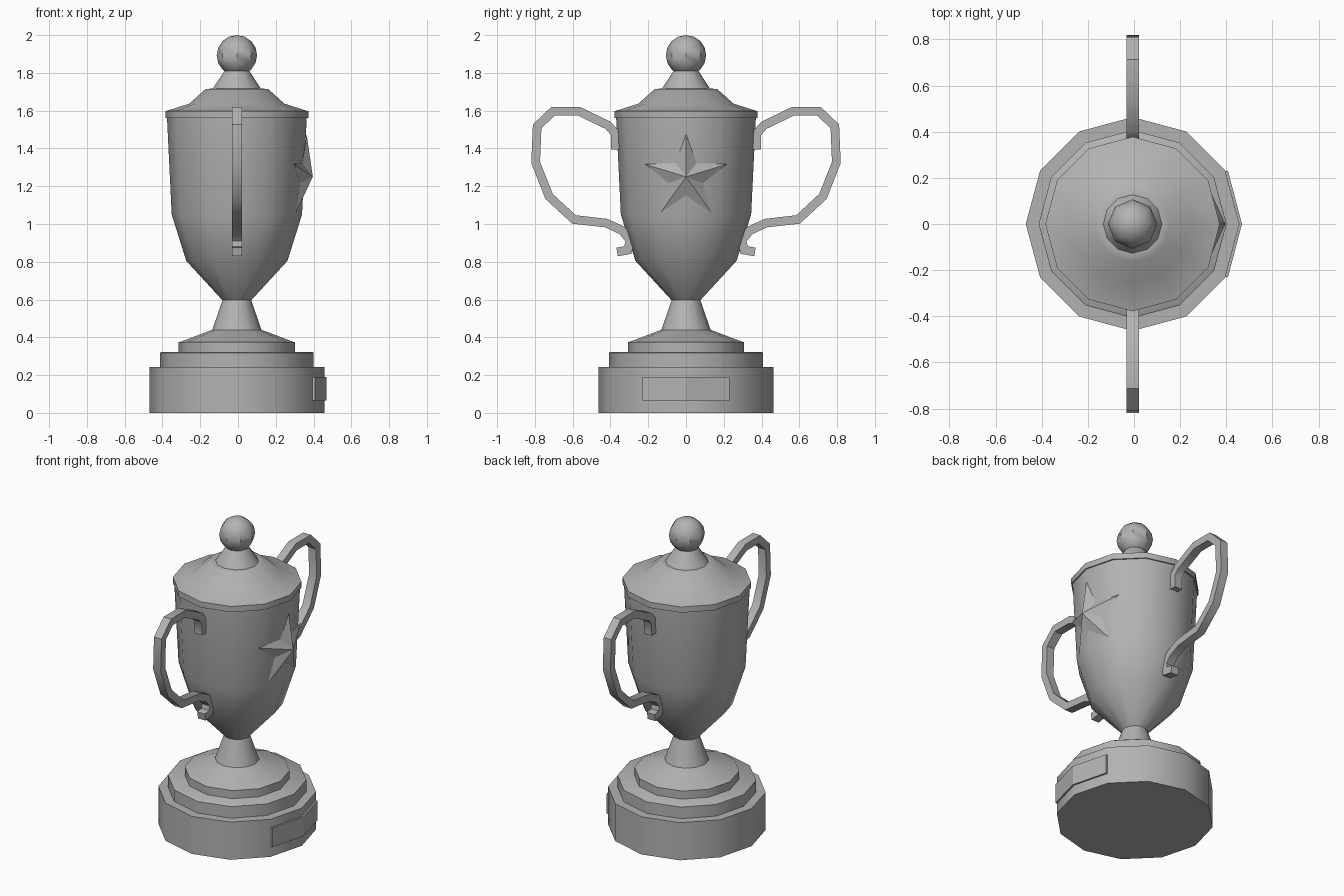
import bpy, bmesh, math
from mathutils import Vector

if "Cube" in bpy.data.objects:
    bpy.data.objects.remove(bpy.data.objects["Cube"])

CX = -0.006   # axis of the cup
SIDES = 12

grey = bpy.data.materials.new("plain_grey")
grey.use_nodes = True
grey.diffuse_color = (0.45, 0.45, 0.45, 1)
grey.node_tree.nodes["Principled BSDF"].inputs["Base Color"].default_value = (0.45, 0.45, 0.45, 1)


def finish(name, bm, smooth=True):
    bmesh.ops.recalc_face_normals(bm, faces=bm.faces)
    mesh = bpy.data.meshes.new(name)
    bm.to_mesh(mesh)
    bm.free()
    mesh.materials.append(grey)
    obj = bpy.data.objects.new(name, mesh)
    obj.location.x = CX
    bpy.context.collection.objects.link(obj)
    if smooth:
        bpy.ops.object.select_all(action='DESELECT')
        obj.select_set(True)
        bpy.context.view_layer.objects.active = obj
        bpy.ops.object.shade_smooth_by_angle(angle=math.radians(42))
    return obj


def skin(bm, rings):
    """Join matching rings of points and cap both ends."""
    loops = [[bm.verts.new(p) for p in ring] for ring in rings]
    n = len(loops[0])
    for a, b in zip(loops, loops[1:]):
        for i in range(n):
            j = (i + 1) % n
            bm.faces.new((a[i], a[j], b[j], b[i]))
    bm.faces.new(loops[0][::-1])
    bm.faces.new(loops[-1])


def lathe(name, profile):
    bm = bmesh.new()
    turn = [math.tau * i / SIDES for i in range(SIDES)]
    skin(bm, [[(r * math.cos(a), r * math.sin(a), z) for a in turn] for r, z in profile])
    return finish(name, bm)


# Turned parts, as (radius, height)
lathe("base", [(0.463, 0), (0.463, 0.243)])
lathe("middle_step", [(0.407, 0.24), (0.407, 0.318), (0.40, 0.323)])
lathe("upper_step", [(0.308, 0.32), (0.308, 0.375)])
lathe("stem", [(0.305, 0.374), (0.13, 0.44), (0.075, 0.60)])
lathe("bowl", [(0.075, 0.595), (0.268, 0.805), (0.345, 1.05), (0.37, 1.565)])
lathe("lid", [(0.378, 1.56), (0.378, 1.597), (0.252, 1.637), (0.165, 1.715),
              (0.127, 1.717), (0.066, 1.81)])

# Ball on the lid
bm = bmesh.new()
bmesh.ops.create_uvsphere(bm, u_segments=8, v_segments=8, radius=0.107)
bmesh.ops.translate(bm, verts=bm.verts, vec=(0, 0, 1.893))
finish("lid_ball", bm)

# Handles: square bar swept along a bent path
PATH = [(0.375, 1.395), (0.375, 1.48), (0.413, 1.523), (0.567, 1.597), (0.704, 1.597),
        (0.788, 1.517), (0.796, 1.326), (0.725, 1.146), (0.593, 1.024), (0.423, 1.005),
        (0.339, 0.966), (0.296, 0.915), (0.308, 0.862), (0.365, 0.852)]


def handle(name, side):
    pts = [Vector(p) for p in PATH]
    dirs = [(b - a).normalized() for a, b in zip(pts, pts[1:])]
    rings = []
    for i, p in enumerate(pts):
        before, after = dirs[max(i - 1, 0)], dirs[min(i, len(dirs) - 1)]
        t = (before + after).normalized()
        off = Vector((-t.y, t.x)) * 0.023 / max(t.dot(after), 0.6)
        rings.append([(w, side * q.x, q.y) for w, q in
                      ((-0.027, p - off), (0.027, p - off), (0.027, p + off), (-0.027, p + off))])
    bm = bmesh.new()
    skin(bm, rings)
    finish(name, bm)


handle("back_handle", 1)
handle("front_handle", -1)

# Five-pointed star wrapped on the left side of the bowl
bm = bmesh.new()
rim = []
for i in range(10):
    a = math.tau * i / 10
    r = 0.095 if i % 2 else 0.229
    y, z = r * math.sin(a), 1.246 + r * math.cos(a)
    rim.append(bm.verts.new((0.297 + 0.049 * z - 0.27 * abs(y), y, z)))
peak = bm.verts.new((0.402, 0, 1.25))
inner = bm.verts.new((0.34, 0, 1.246))
for i in range(10):
    a, b = rim[i], rim[(i + 1) % 10]
    bm.faces.new((a, b, peak))
    bm.faces.new((b, a, inner))
finish("star", bm, smooth=False)

# Bent plate on the left side of the base
bm = bmesh.new()
outline = [(0.40, -0.229), (0.46, 0), (0.40, 0.229), (0.413, 0.231), (0.474, 0), (0.413, -0.231)]
skin(bm, [[(x, y, z) for x, y in outline] for z in (0.065, 0.19)])
finish("name_plate", bm, smooth=False)
